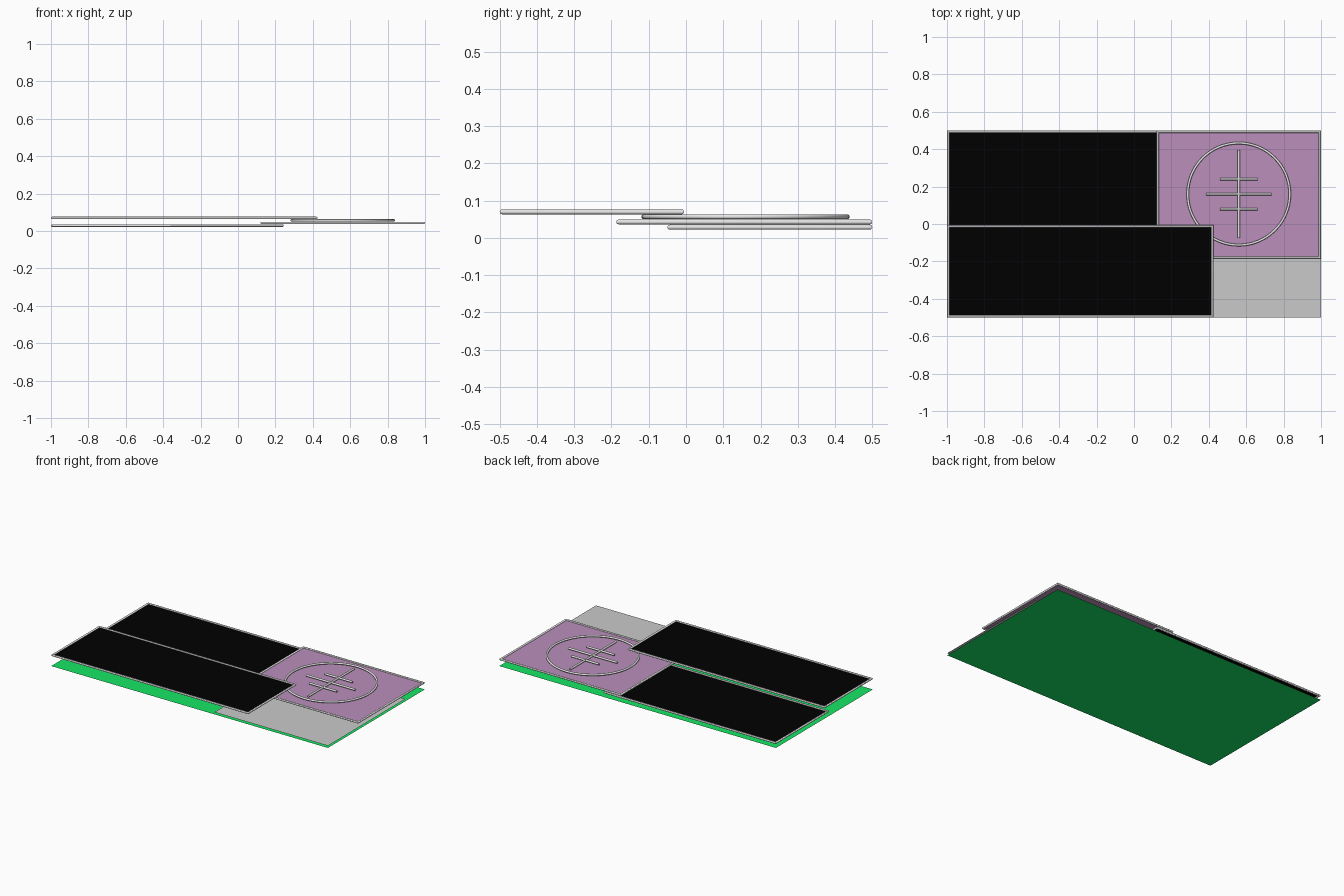
import bpy
import bmesh
import math

cube = bpy.data.objects.get("Cube")
if cube:
    bpy.data.objects.remove(cube, do_unlink=True)

TUBE = 0.0065
SIDES = 12


def material(name, colour):
    mat = bpy.data.materials.new(name)
    mat.use_nodes = True
    rgba = (*colour, 1)
    mat.diffuse_color = rgba
    mat.node_tree.nodes["Principled BSDF"].inputs["Base Color"].default_value = rgba
    return mat


green = material("bright green", (0.008, 0.8, 0.13))
grey = material("mid grey", (0.59, 0.59, 0.59))
purple = material("dusty purple", (0.49, 0.275, 0.5))
black = material("black", (0, 0, 0))
silver = material("light grey", (0.8, 0.8, 0.8))


def finish(obj, name, mat):
    obj.name = name
    obj.data.materials.append(mat)
    bpy.ops.object.shade_smooth_by_angle(angle=math.radians(40))


def sheet(name, x0, x1, y0, y1, z, mat):
    """Flat rectangle with no thickness."""
    bpy.ops.mesh.primitive_plane_add(size=1, location=((x0 + x1) / 2, (y0 + y1) / 2, z))
    obj = bpy.context.object
    obj.name = name
    obj.scale = (x1 - x0, y1 - y0, 1)
    bpy.ops.object.transform_apply(location=False, rotation=False, scale=True)
    obj.data.materials.append(mat)


def frame(name, x0, x1, y0, y1, z):
    """Round tube around a rectangle, mitred at its corners."""
    bm = bmesh.new()
    rings = []
    for x, y, sx, sy in ((x0, y0, -1, -1), (x1, y0, 1, -1), (x1, y1, 1, 1), (x0, y1, -1, 1)):
        ring = []
        for i in range(SIDES):
            angle = math.tau * i / SIDES
            out = TUBE * math.cos(angle)
            ring.append(bm.verts.new((x + sx * out, y + sy * out, z + TUBE * math.sin(angle))))
        rings.append(ring)
    for k, ring in enumerate(rings):
        following = rings[(k + 1) % len(rings)]
        for i in range(SIDES):
            j = (i + 1) % SIDES
            bm.faces.new((ring[i], following[i], following[j], ring[j]))
    bmesh.ops.recalc_face_normals(bm, faces=bm.faces)
    mesh = bpy.data.meshes.new(name)
    bm.to_mesh(mesh)
    bm.free()
    obj = bpy.data.objects.new(name, mesh)
    bpy.context.collection.objects.link(obj)
    bpy.ops.object.select_all(action="DESELECT")
    obj.select_set(True)
    bpy.context.view_layer.objects.active = obj
    finish(obj, name, silver)


def framed_panel(name, x0, x1, y0, y1, z, mat):
    """Sheet bordered by a frame whose outer edge is the given rectangle."""
    inner = (x0 + TUBE, x1 - TUBE, y0 + TUBE, y1 - TUBE, z)
    sheet(name, *inner, mat)
    frame(name + "_frame", *inner)


def bar(name, centre, length, rotation):
    """Straight round rod."""
    bpy.ops.mesh.primitive_cylinder_add(vertices=SIDES, radius=TUBE, depth=length,
                                        location=centre, rotation=rotation)
    finish(bpy.context.object, name, silver)


# Ground sheets
sheet("ground_sheet", -1, 1, -0.5, 0.5, 0, green)
sheet("paved_area", 0.18, 1, -0.5, 0.3, 0.014, grey)

# Stacked framed panels
framed_panel("back_panel", -1, 0.245, -0.05, 0.5, 0.029, black)
framed_panel("landing_panel", 0.12, 1, -0.187, 0.5, 0.043, purple)
framed_panel("front_panel", -1, 0.425, -0.5, -0.005, 0.07, black)

# Round emblem on the purple panel
CX, CY, CZ = 0.56, 0.16, 0.057
bpy.ops.mesh.primitive_torus_add(location=(CX, CY, CZ), major_radius=0.273,
                                 minor_radius=TUBE, major_segments=64, minor_segments=SIDES)
finish(bpy.context.object, "emblem_ring", silver)

bar("emblem_upright", (CX, CY, CZ), 0.47, (math.pi / 2, 0, 0))
for name, offset, length in (("upper", 0.08, 0.2), ("middle", 0, 0.35), ("lower", -0.08, 0.2)):
    bar("emblem_" + name + "_bar", (CX, CY + offset, CZ), length, (0, math.pi / 2, 0))
